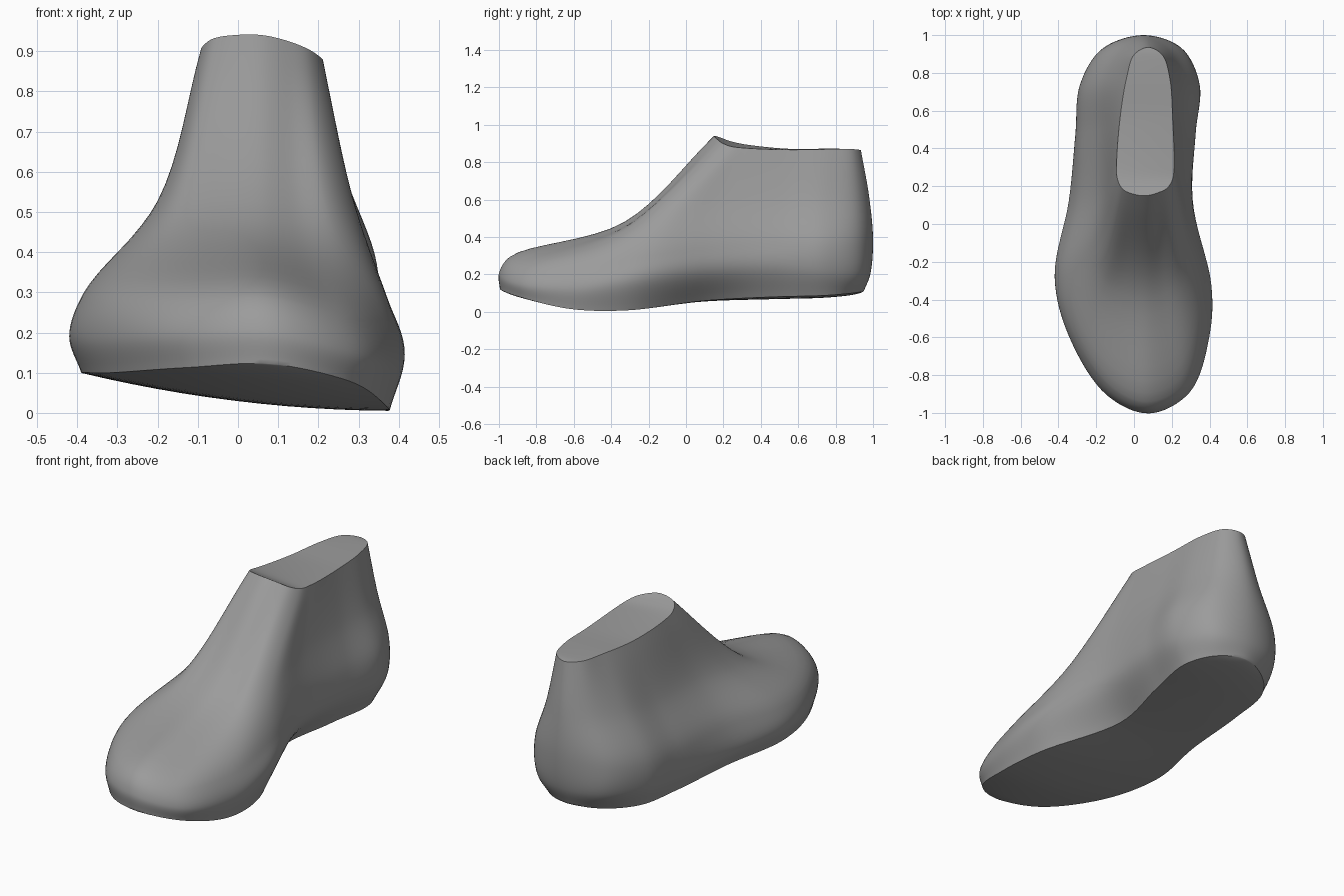
import bpy, bmesh, math
from mathutils import Vector

if "Cube" in bpy.data.objects:
    bpy.data.objects.remove(bpy.data.objects["Cube"])

STEPS = 8      # samples between neighbouring control points
ACROSS = 12    # faces across the sole and the collar

# Closed contours, listed from the toe along the inner side to the heel and back along the outer side
sole_edge = [
    (.08, -.995, .122), (.275, -.89, .08), (.37, -.62, .016), (.355, -.32, .008),
    (.175, .10, .060), (.235, .46, .08), (.275, .74, .088), (.20, .885, .10),
    (.05, .95, .11), (-.11, .89, .10), (-.24, .74, .095), (-.28, .48, .088),
    (-.315, .10, .088), (-.39, -.28, .10), (-.315, -.61, .10), (-.125, -.905, .113)]
widest = [
    (.08, -1.0, .205), (.295, -.89, .15), (.398, -.60, .13), (.409, -.32, .16),
    (.298, .12, .22), (.32, .48, .24), (.337, .74, .22), (.24, .925, .20),
    (.05, .985, .20), (-.155, .925, .20), (-.28, .74, .20), (-.308, .48, .18),
    (-.345, .12, .17), (-.42, -.28, .19), (-.342, -.60, .19), (-.143, -.905, .20)]
shoulder = [
    (.07, -.94, .295), (.255, -.855, .25), (.36, -.57, .25), (.37, -.26, .29),
    (.308, .14, .35), (.32, .48, .37), (.342, .74, .37), (.25, .93, .37),
    (.05, 1.0, .38), (-.165, .925, .36), (-.275, .74, .35), (-.295, .48, .33),
    (-.31, .13, .32), (-.385, -.26, .297), (-.32, -.57, .287), (-.115, -.86, .287)]
throat = [
    (.06, -.33, .48), (.155, -.30, .475), (.23, -.25, .495), (.28, -.09, .535),
    (.26, .20, .60), (.26, .50, .60), (.258, .75, .60), (.19, .92, .61),
    (.06, .98, .61), (-.07, .92, .60), (-.16, .75, .59), (-.175, .50, .56),
    (-.178, .18, .55), (-.20, -.08, .52), (-.155, -.26, .495), (-.05, -.31, .485)]
collar_edge = [
    (.06, .15, .94), (.125, .165, .925), (.175, .19, .905), (.205, .24, .885),
    (.212, .33, .875), (.205, .55, .867), (.19, .77, .87), (.15, .895, .87),
    (.075, .935, .865), (0, .895, .87), (-.04, .77, .873), (-.075, .55, .872),
    (-.092, .32, .895), (-.088, .24, .912), (-.06, .185, .932), (-.01, .16, .94)]


def spline(points, closed):
    """Smooth centripetal curve through the points."""
    p = [Vector(q) for q in points]
    n = len(p)
    if closed:
        p = [p[-1]] + p + p[:2]
    else:
        p = [2 * p[0] - p[1]] + p + [2 * p[-1] - p[-2]]
    out = []
    for i in range(n if closed else n - 1):
        a, b, c, d = p[i:i + 4]
        t1 = math.sqrt((b - a).length)
        t2 = t1 + math.sqrt((c - b).length)
        t3 = t2 + math.sqrt((d - c).length)
        for k in range(STEPS):
            t = t1 + (t2 - t1) * k / STEPS
            ab = a.lerp(b, t / t1)
            bc = b.lerp(c, (t - t1) / (t2 - t1))
            cd = c.lerp(d, (t - t2) / (t3 - t2))
            out.append(ab.lerp(bc, t / t2).lerp(bc.lerp(cd, (t - t1) / (t3 - t1)), (t - t1) / (t2 - t1)))
    if not closed:
        out.append(p[-2])
    return out


def cap(bm, ring, crown):
    """Close a ring with strips running from its inner to its outer side."""
    n = len(ring)
    prev = [ring[0]] * (ACROSS + 1)
    for i in range(1, n // 2 + 1):
        a, b = ring[i], ring[(n - i) % n]
        if a is b:
            row = [a] * (ACROSS + 1)
        else:
            row = [a]
            for k in range(1, ACROSS):
                t = k / ACROSS
                co = a.co.lerp(b.co, t)
                co.z += crown * 4 * t * (1 - t) * (a.co - b.co).length
                row.append(bm.verts.new(co))
            row.append(b)
        for k in range(ACROSS):
            quad = list(dict.fromkeys([prev[k], prev[k + 1], row[k + 1], row[k]]))
            if len(quad) > 2:
                bm.faces.new(quad)
        prev = row


# Body: meridians from sole to collar, then closed rings through them
bm = bmesh.new()
meridians = [spline(m, False) for m in zip(sole_edge, widest, shoulder, throat, collar_edge)]
rings = [[bm.verts.new(co) for co in spline(level, True)] for level in zip(*meridians)]
for low, high in zip(rings, rings[1:]):
    n = len(low)
    for i in range(n):
        j = (i + 1) % n
        bm.faces.new((low[i], low[j], high[j], high[i]))

# Slightly convex sole and flat collar top
cap(bm, rings[0], -.03)
cap(bm, rings[-1], 0)
bmesh.ops.recalc_face_normals(bm, faces=bm.faces)

mesh = bpy.data.meshes.new("shoe_last")
bm.to_mesh(mesh)
bm.free()
last = bpy.data.objects.new("shoe_last", mesh)
bpy.context.collection.objects.link(last)
bpy.context.view_layer.objects.active = last
last.select_set(True)
bpy.ops.object.shade_smooth_by_angle(angle=math.radians(35))

# Dark grey finish
grey = bpy.data.materials.new("dark_grey")
grey.diffuse_color = (.33, .33, .33, 1)
grey.use_nodes = True
grey.node_tree.nodes["Principled BSDF"].inputs["Base Color"].default_value = grey.diffuse_color
mesh.materials.append(grey)
